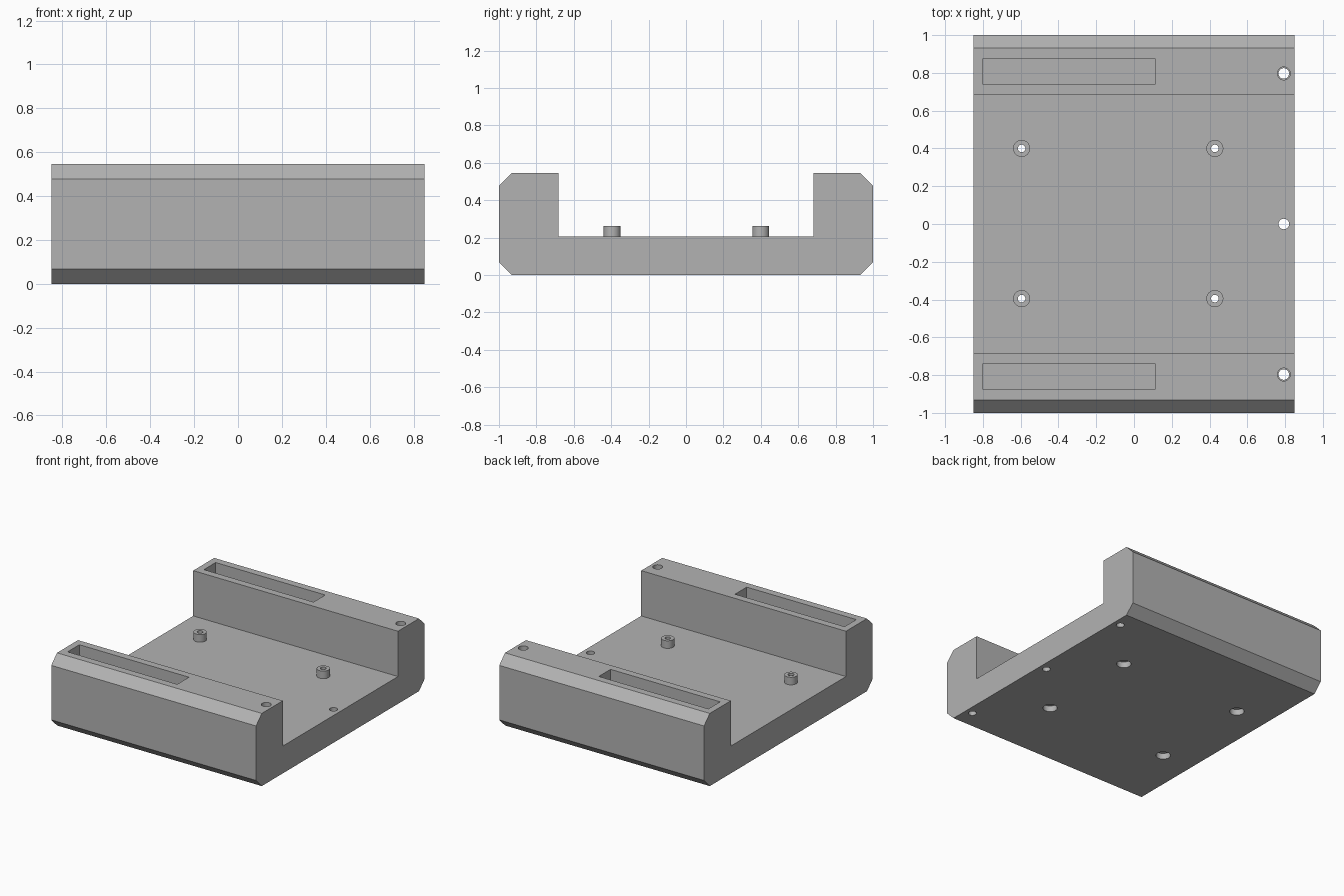
import bpy, bmesh, math
from mathutils import Matrix

if "Cube" in bpy.data.objects:
    bpy.data.objects.remove(bpy.data.objects["Cube"])

grey = bpy.data.materials.new("plain grey")
grey.diffuse_color = (0.45, 0.45, 0.45, 1)
grey.use_nodes = True
grey.node_tree.nodes["Principled BSDF"].inputs["Base Color"].default_value = grey.diffuse_color


def make_object(name, bm):
    bmesh.ops.recalc_face_normals(bm, faces=bm.faces)
    mesh = bpy.data.meshes.new(name)
    bm.to_mesh(mesh)
    bm.free()
    ob = bpy.data.objects.new(name, mesh)
    mesh.materials.append(grey)
    bpy.context.collection.objects.link(ob)
    return ob


def cylinder(name, x, y, z0, z1, r):
    bm = bmesh.new()
    bmesh.ops.create_cone(bm, cap_ends=True, segments=32, radius1=r, radius2=r,
                          depth=z1 - z0, matrix=Matrix.Translation((x, y, (z0 + z1) / 2)))
    return make_object(name, bm)


def box(name, x0, x1, y0, y1, z0, z1):
    bm = bmesh.new()
    m = Matrix.Translation(((x0 + x1) / 2, (y0 + y1) / 2, (z0 + z1) / 2)) @ \
        Matrix.Diagonal((x1 - x0, y1 - y0, z1 - z0, 1))
    bmesh.ops.create_cube(bm, size=1, matrix=m)
    return make_object(name, bm)


def boolean(target, tool, operation):
    mod = target.modifiers.new(tool.name, 'BOOLEAN')
    mod.operation = operation
    mod.solver = 'EXACT'
    mod.object = tool
    bpy.context.view_layer.objects.active = target
    bpy.ops.object.modifier_apply(modifier=mod.name)
    bpy.data.objects.remove(tool, do_unlink=True)


HALF_X, TOP, FLOOR, INNER, CH = 0.85, 0.545, 0.205, 0.683, 0.068

# Channel-shaped tray: half profile mirrored across y, extruded along x
half = [(1 - CH, 0), (1, CH), (1, TOP - CH), (1 - CH, TOP), (INNER, TOP), (INNER, FLOOR)]
profile = half + [(-y, z) for y, z in reversed(half)]
bm = bmesh.new()
face = bm.faces.new([bm.verts.new((-HALF_X, y, z)) for y, z in profile])
ext = bmesh.ops.extrude_face_region(bm, geom=[face])
bmesh.ops.translate(bm, vec=(2 * HALF_X, 0, 0),
                    verts=[v for v in ext['geom'] if isinstance(v, bmesh.types.BMVert)])
tray = make_object("tray", bm)

# Standoffs with a screw hole through the floor and a screw head recess below
for x in (-0.595, 0.428):
    for y in (-0.395, 0.4):
        boolean(tray, cylinder("standoff", x, y, 0.1, 0.262, 0.045), 'UNION')
        boolean(tray, cylinder("screw_hole", x, y, -0.1, 0.4, 0.02), 'DIFFERENCE')
        boolean(tray, cylinder("head_recess", x, y, -0.1, 0.045, 0.05), 'DIFFERENCE')

# Long pockets and wide-mouthed through holes in the side rails
for s in (-1, 1):
    y0, y1 = sorted((s * 0.738, s * 0.877))
    boolean(tray, box("pocket", -0.8, 0.11, y0, y1, 0.245, 0.8), 'DIFFERENCE')
    boolean(tray, cylinder("rail_hole", 0.793, s * 0.797, -0.1, 0.8, 0.028), 'DIFFERENCE')
    boolean(tray, cylinder("rail_bore", 0.793, s * 0.797, 0.3, 0.8, 0.034), 'DIFFERENCE')
boolean(tray, cylinder("edge_hole", 0.793, 0, -0.1, 0.8, 0.028), 'DIFFERENCE')

# Smooth round parts, keep flat edges crisp
bpy.ops.object.select_all(action='DESELECT')
tray.select_set(True)
bpy.context.view_layer.objects.active = tray
bpy.ops.object.shade_smooth_by_angle(angle=math.radians(30))
